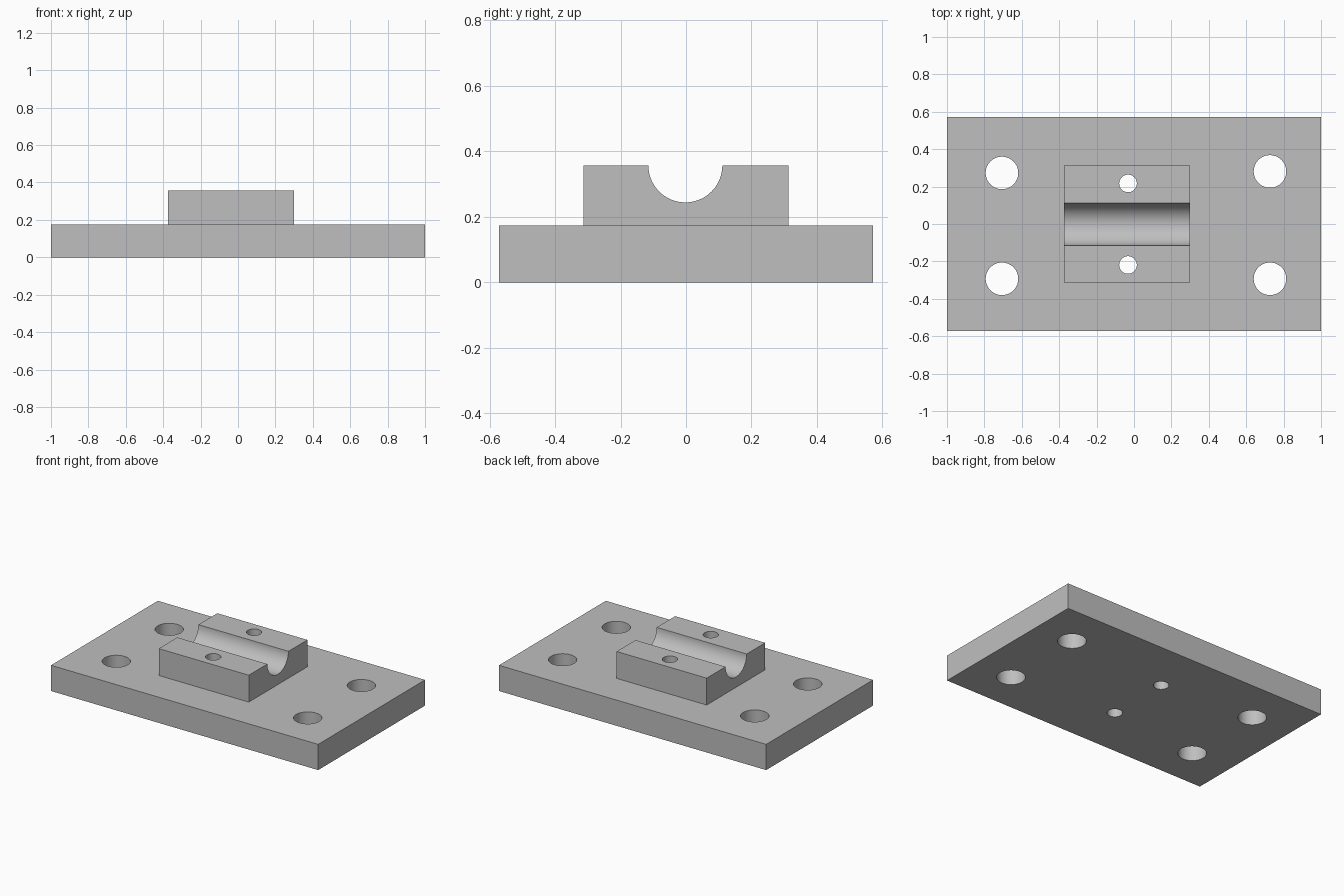
import bpy
import math
from mathutils import Matrix

if "Cube" in bpy.data.objects:
    bpy.data.objects.remove(bpy.data.objects["Cube"], do_unlink=True)

PLATE_TOP, BLOCK_TOP = 0.174, 0.356

grey = bpy.data.materials.new("machined_grey")
grey.use_nodes = True
colour = (0.52, 0.52, 0.52, 1)
grey.diffuse_color = colour
grey.node_tree.nodes["Principled BSDF"].inputs["Base Color"].default_value = colour


def box(name, x0, x1, y0, y1, z0, z1):
    bpy.ops.mesh.primitive_cube_add(size=1)
    ob = bpy.context.object
    ob.name = name
    ob.data.transform(
        Matrix.Translation(((x0 + x1) / 2, (y0 + y1) / 2, (z0 + z1) / 2))
        @ Matrix.Diagonal((x1 - x0, y1 - y0, z1 - z0, 1)))
    ob.data.materials.append(grey)
    return ob


def drill(ob, centre, radius, along_x=False):
    """Cut a long round hole through an object."""
    bpy.ops.mesh.primitive_cylinder_add(
        vertices=64, radius=radius, depth=3, location=centre,
        rotation=(0, math.pi / 2 if along_x else 0, 0))
    cutter = bpy.context.object
    cutter.name = "hole_cutter"
    cutter.hide_render = True
    cutter.data.materials.append(grey)
    mod = ob.modifiers.new("hole", 'BOOLEAN')
    mod.operation, mod.solver, mod.object = 'DIFFERENCE', 'EXACT', cutter
    bpy.context.view_layer.objects.active = ob
    bpy.ops.object.modifier_apply(modifier=mod.name)
    bpy.data.objects.remove(cutter, do_unlink=True)


# Main parts
plate = box("base_plate", -1, 1, -0.571, 0.571, 0, PLATE_TOP)
block = box("bearing_block", -0.374, 0.30, -0.313, 0.313, PLATE_TOP, BLOCK_TOP)

# Corner mounting holes
for x, y in ((-0.706, 0.273), (-0.706, -0.293), (0.727, 0.281), (0.727, -0.293)):
    drill(plate, (x, y, 0), 0.087)

# Half-round shaft seat along the block
drill(block, (0, -0.002, BLOCK_TOP + 0.001), 0.113, along_x=True)

# Clamp bolt holes through block and plate
for y in (0.217, -0.219):
    for part in (plate, block):
        drill(part, (-0.032, y, 0), 0.047)

# Smooth round walls, crisp edges
for part in (plate, block):
    bpy.ops.object.select_all(action='DESELECT')
    part.select_set(True)
    bpy.context.view_layer.objects.active = part
    bpy.ops.object.shade_smooth_by_angle(angle=math.radians(30))
